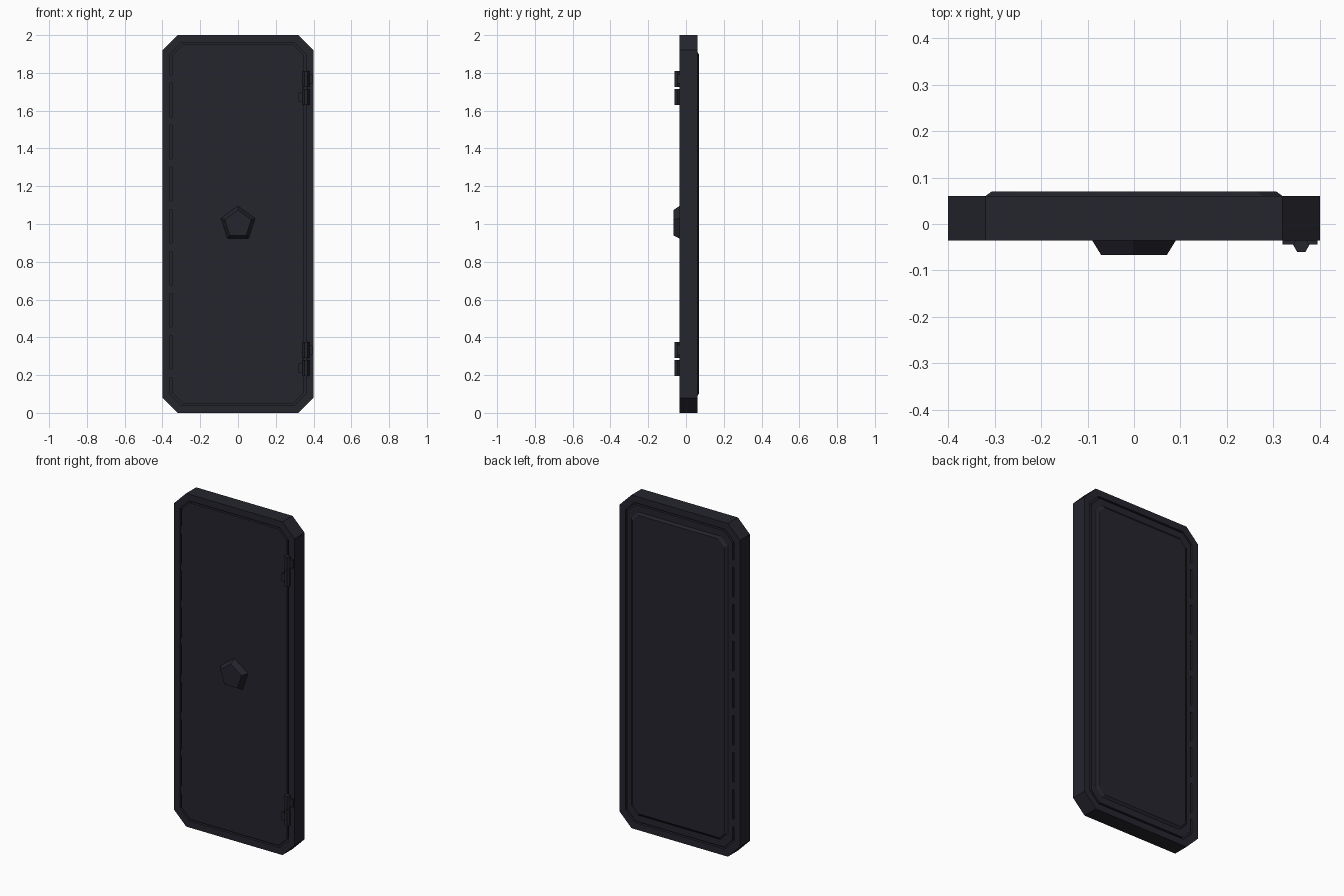
import bpy, math

old = bpy.data.objects.get("Cube")
if old:
    bpy.data.objects.remove(old, do_unlink=True)

# One dark metal colour
metal = bpy.data.materials.new("dark_metal")
metal.use_nodes = True
colour = (0.018, 0.018, 0.027, 1)
metal.diffuse_color = colour
metal.node_tree.nodes["Principled BSDF"].inputs["Base Color"].default_value = colour

FRONT, BACK, MID = -0.035, 0.06, 1.0


def octagon(w, h, c, y):
    """Chamfered rectangle of half size w, h with corner cut c at depth y."""
    pts = [(w - c, -h), (w, c - h), (w, h - c), (w - c, h),
           (c - w, h), (-w, h - c), (-w, c - h), (c - w, -h)]
    return [(x, y, MID + z) for x, z in pts]


def polygon(sides, r, y):
    """Regular polygon with a corner up, facing the front."""
    step = math.tau / sides
    return [(r * math.sin(-i * step), y, MID + r * math.cos(i * step)) for i in range(sides)]


def loft(name, rings, closed=False):
    """Join matching rings; cap the ends, or close the loop into a frame."""
    n = len(rings[0])
    verts = [p for ring in rings for p in ring]
    faces = []
    for k in range(len(rings) if closed else len(rings) - 1):
        a, b = k * n, (k + 1) % len(rings) * n
        for i in range(n):
            j = (i + 1) % n
            faces.append((a + i, a + j, b + j, b + i))
    if not closed:
        faces.append(tuple(reversed(range(n))))
        faces.append(tuple(range(len(verts) - n, len(verts))))
    mesh = bpy.data.meshes.new(name)
    mesh.from_pydata(verts, [], faces)
    mesh.materials.append(metal)
    obj = bpy.data.objects.new(name, mesh)
    bpy.context.collection.objects.link(obj)
    bpy.context.view_layer.objects.active = obj
    obj.select_set(True)
    bpy.ops.object.mode_set(mode='EDIT')
    bpy.ops.mesh.select_all(action='SELECT')
    bpy.ops.mesh.normals_make_consistent(inside=False)
    bpy.ops.object.mode_set(mode='OBJECT')
    obj.select_set(False)
    return obj


def box(name, x0, x1, y0, y1, z0, z1):
    ring = lambda z: [(x0, y0, z), (x1, y0, z), (x1, y1, z), (x0, y1, z)]
    return loft(name, [ring(z0), ring(z1)])


# Outer frame
outer, inner = (0.4, 1.0, 0.08), (0.36, 0.96, 0.06)
loft("frame", [octagon(*outer, FRONT), octagon(*outer, BACK),
               octagon(*inner, BACK), octagon(*inner, FRONT)], closed=True)

# Core behind the seam, and the door leaf with its raised back panel
loft("seam_core", [octagon(0.37, 0.97, 0.06, FRONT + 0.015),
                   octagon(0.37, 0.97, 0.06, BACK - 0.015)])
leaf = (0.35, 0.95, 0.056)
loft("door_leaf", [octagon(*leaf, FRONT), octagon(*leaf, BACK)])
loft("back_panel", [octagon(0.32, 0.91, 0.045, BACK - 0.005),
                    octagon(0.32, 0.91, 0.045, BACK),
                    octagon(0.306, 0.896, 0.04, BACK + 0.01)])

# Five-sided centre knob
loft("centre_knob", [polygon(5, 0.095, FRONT), polygon(5, 0.074, FRONT - 0.032)])

# Row of lock bolts bridging the seam opposite the hinges
for i in range(8):
    z = 0.21 + i * 0.2225
    box("lock_bolt", -0.365, -0.345, FRONT + 0.003, BACK - 0.003, z - 0.022, z + 0.022)


# Hinges: two barrel knuckles, each with its own plate
def knuckle(name, z0, z1, x0, x1):
    r, cx, cy = 0.0175, 0.36, FRONT - 0.01
    ring = lambda z: [(cx + r * math.cos(i * math.pi / 3),
                       cy + r * math.sin(i * math.pi / 3), z) for i in range(6)]
    loft(name + "_barrel", [ring(z0), ring(z1)])
    box(name + "_plate", x0, x1, FRONT - 0.009, FRONT + 0.002, z0 + 0.018, z1 - 0.018)


for base in (0.195, 1.63):
    knuckle("lower_hinge_knuckle", base, base + 0.085, 0.32, 0.36)
    knuckle("upper_hinge_knuckle", base + 0.095, base + 0.18, 0.36, 0.395)
